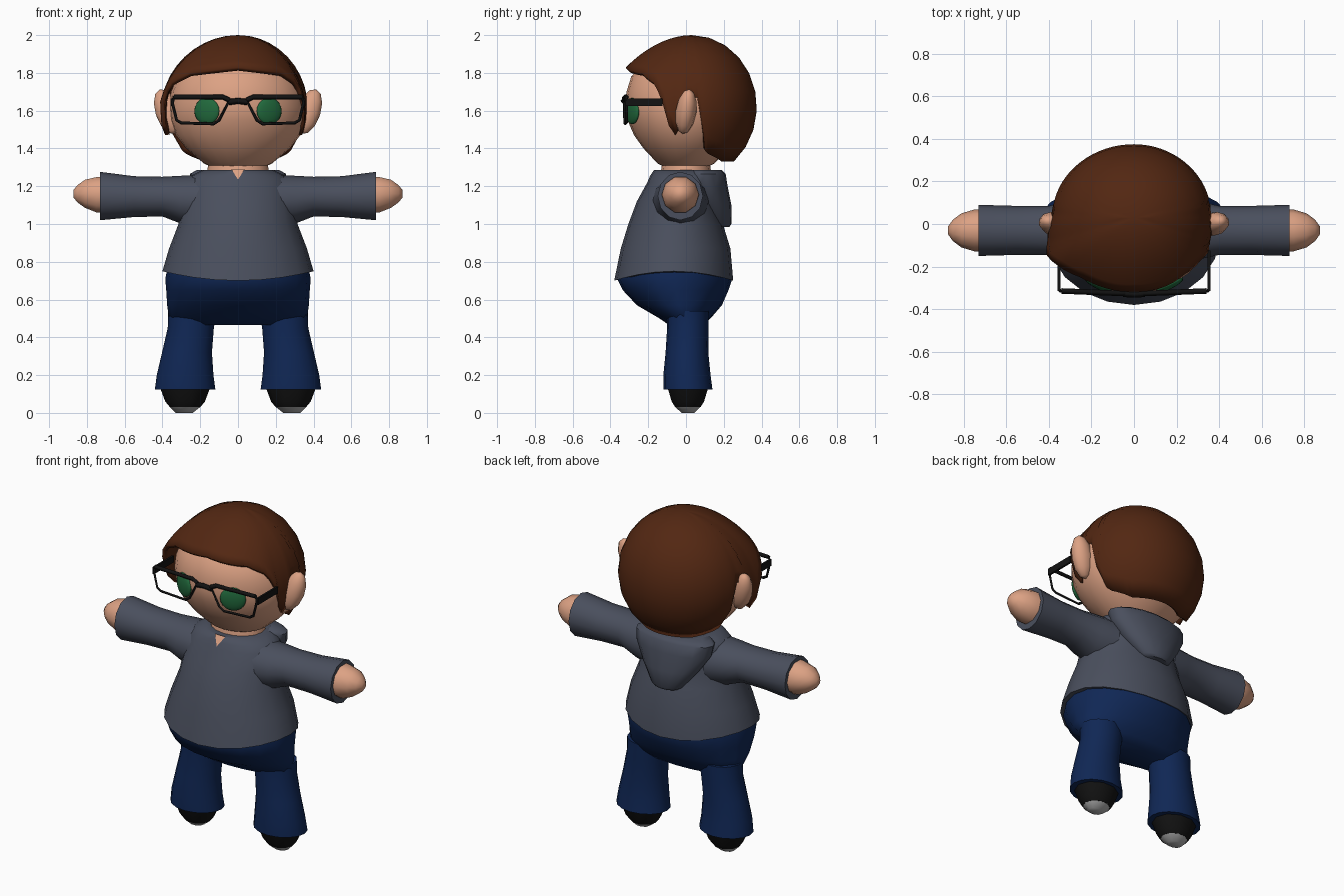
import bpy, bmesh, math
from mathutils import Vector

cube = bpy.data.objects.get("Cube")
if cube:
    bpy.data.objects.remove(cube, do_unlink=True)


def material(name, color):
    m = bpy.data.materials.new(name)
    m.use_nodes = True
    m.diffuse_color = (*color, 1)
    bsdf = next(n for n in m.node_tree.nodes if n.type == 'BSDF_PRINCIPLED')
    bsdf.inputs["Base Color"].default_value = (*color, 1)
    return m


SKIN = material("skin", (0.72, 0.36, 0.23))
HAIR = material("brown hair", (0.085, 0.02, 0.006))
GREY = material("slate cloth", (0.068, 0.078, 0.11))
DENIM = material("navy denim", (0.005, 0.02, 0.09))
BLACK = material("black", (0.006, 0.006, 0.006))
GREEN = material("green eye", (0.015, 0.14, 0.045))
SOLE = material("sole grey", (0.45, 0.45, 0.45))


def finish(name, bm, mat, recalc=True, angle=50):
    if recalc:
        bmesh.ops.recalc_face_normals(bm, faces=bm.faces)
    mesh = bpy.data.meshes.new(name)
    bm.to_mesh(mesh)
    bm.free()
    mesh.materials.append(mat)
    ob = bpy.data.objects.new(name, mesh)
    bpy.context.collection.objects.link(ob)
    bpy.ops.object.select_all(action='DESELECT')
    ob.select_set(True)
    bpy.context.view_layer.objects.active = ob
    bpy.ops.object.shade_smooth_by_angle(angle=math.radians(angle))
    return ob


def loft(name, rings, mat, axis='z', side=1, n=16, hem=0):
    """Skin elliptical rings (position, centre a, centre b, radius a, radius b)."""
    bm = bmesh.new()
    loops = []
    for k, (p, a, b, ra, rb) in enumerate(rings):
        loop = []
        for i in range(n):
            t = math.tau * i / n
            u, v = a + ra * math.cos(t), b + rb * math.sin(t)
            co = Vector((u, v, p) if axis == 'z' else (p, u, v))
            if k == 0:
                co.z -= hem * math.sin(t) ** 2
            co.x *= side
            loop.append(bm.verts.new(co))
        loops.append(loop)
    for lo, hi in zip(loops, loops[1:]):
        for i in range(n):
            j = (i + 1) % n
            bm.faces.new((lo[i], lo[j], hi[j], hi[i]))
    bm.faces.new(loops[0])
    bm.faces.new(loops[-1])
    return finish(name, bm, mat)


def ellipsoid(name, center, scale, mat, rot=(0, 0, 0), u=16, v=10):
    bm = bmesh.new()
    bmesh.ops.create_uvsphere(bm, u_segments=u, v_segments=v, radius=1)
    ob = finish(name, bm, mat)
    ob.location, ob.scale, ob.rotation_euler = center, scale, rot
    return ob


def wire(name, points, depth, mat, cyclic=False):
    cu = bpy.data.curves.new(name, 'CURVE')
    cu.dimensions = '3D'
    cu.bevel_depth, cu.bevel_resolution = depth, 0
    cu.use_fill_caps = True
    sp = cu.splines.new('POLY')
    sp.points.add(len(points) - 1)
    for pt, co in zip(sp.points, points):
        pt.co = (*co, 1)
    sp.use_cyclic_u = cyclic
    cu.materials.append(mat)
    ob = bpy.data.objects.new(name, cu)
    bpy.context.collection.objects.link(ob)
    return ob


# Head and neck
loft("head", [(1.285, 0, 0, .1, .08), (1.32, 0, 0, .18, .15), (1.4, 0, 0, .275, .225),
              (1.47, 0, 0, .33, .275), (1.55, 0, 0, .36, .31), (1.62, 0, 0, .365, .325),
              (1.7, 0, 0, .355, .315), (1.78, 0, 0, .32, .29), (1.85, 0, .01, .25, .23),
              (1.91, 0, .02, .13, .12)], SKIN, n=24)
loft("neck", [(1.2, 0, 0, .17, .14), (1.3, 0, 0, .16, .13), (1.34, 0, 0, .15, .12)], SKIN)

# Hair: cap hanging to a lower edge (degrees from the front, edge height)
EDGE = [(0, 1.83), (40, 1.8), (55, 1.75), (64, 1.68), (68, 1.55), (74, 1.46), (80, 1.52),
        (85, 1.67), (97, 1.67), (102, 1.4), (110, 1.37), (135, 1.33), (180, 1.33)]


def edge_height(deg):
    for (a, za), (b, zb) in zip(EDGE, EDGE[1:]):
        if deg <= b:
            return za + (zb - za) * (deg - a) / (b - a)


def hair_cap(n=72, rows=9):
    bm = bmesh.new()
    pole = bm.verts.new((0, .03, 2))
    cols = []
    for i in range(n):
        th = math.tau * i / n
        deg = math.degrees(th)
        away = min(deg, 360 - deg)
        end = math.acos((edge_height(away) - 1.62) / .38)
        right = deg > 180
        sweep = .12 * math.exp(-((away - 62) / 22) ** 2) if right else 0
        col = []
        for r in range(1, rows + 1):
            t = r / rows
            phi = t * end
            rad = math.sin(phi) * (1 + sweep * t)
            fringe = .06 * max(0, math.cos(th)) * t * t
            wide = .385 if right else .365
            col.append(bm.verts.new((math.sin(th) * (wide * rad + fringe),
                                     .03 - math.cos(th) * (.345 * rad + fringe),
                                     1.62 + .38 * math.cos(phi))))
        cols.append(col)
    for a, b in zip(cols, cols[1:] + cols[:1]):
        bm.faces.new((pole, a[0], b[0]))
        for r in range(rows - 1):
            bm.faces.new((a[r], a[r + 1], b[r + 1], b[r]))
    ob = finish("hair", bm, HAIR, recalc=False, angle=60)
    solid = ob.modifiers.new("thickness", 'SOLIDIFY')
    solid.thickness, solid.offset = .025, -1


hair_cap()

# Hooded top
loft("hoodie_body", [(.75, 0, -.065, .4, .315), (.87, 0, -.055, .365, .29),
                     (1.0, 0, -.055, .315, .25), (1.12, 0, -.05, .295, .21),
                     (1.22, 0, -.02, .28, .185), (1.255, 0, -.01, .25, .18),
                     (1.285, 0, 0, .19, .17)], GREY, n=20, hem=.05)
loft("hood", [(.985, 0, .18, .08, .05), (1.0, 0, .18, .1, .06), (1.1, 0, .14, .18, .1),
              (1.2, 0, .11, .245, .11), (1.265, 0, .1, .255, .11),
              (1.285, 0, .09, .22, .1)], GREY)

# Skin showing in the collar notch
bm = bmesh.new()
bm.faces.new([bm.verts.new(c) for c in ((-.035, -.172, 1.29), (0, -.205, 1.235), (.035, -.172, 1.29))])
finish("collar_notch", bm, SKIN, recalc=False)

# Trousers seat
loft("trouser_seat", [(.465, 0, 0, .3, .09), (.5, 0, -.005, .365, .135), (.57, 0, -.035, .375, .225),
                      (.65, 0, -.055, .38, .28), (.71, 0, -.06, .385, .305),
                      (.76, 0, -.06, .375, .295)], DENIM, n=20)

# Mirrored parts
for side, label in ((1, "left"), (-1, "right")):
    loft(label + "_sleeve", [(.2, -.03, 1.12, .15, .14), (.31, -.03, 1.13, .135, .125),
                             (.4, -.03, 1.145, .115, .105), (.55, -.03, 1.145, .115, .108),
                             (.73, -.03, 1.148, .12, .128)], GREY, 'x', side, 12)
    loft(label + "_hand", [(.68, -.03, 1.155, .1, .1), (.75, -.03, 1.155, .098, .098),
                           (.81, -.03, 1.16, .08, .078), (.85, -.03, 1.16, .05, .048),
                           (.872, -.03, 1.16, .02, .02)], SKIN, 'x', side, 10)
    loft(label + "_trouser_leg", [(.125, .28, .01, .16, .13), (.2, .28, .005, .15, .125),
                                  (.32, .27, .005, .132, .113), (.45, .25, .01, .122, .11),
                                  (.54, .24, .01, .13, .11)], DENIM, side=side)
    loft(label + "_shoe", [(.03, .28, .01, .08, .07), (.06, .28, .01, .105, .09),
                           (.14, .28, .01, .135, .115)], BLACK, side=side, n=10)
    loft(label + "_sole", [(0, .285, .01, .045, .035), (.031, .28, .01, .08, .07)],
         SOLE, side=side, n=10)
    ellipsoid(label + "_ear", (side * .375, 0, 1.595), (.065, .055, .125), SKIN,
              (math.radians(-8), side * math.radians(18), 0), 10, 6)
    ellipsoid(label + "_eye", (side * .165, -.284, 1.598), (.073, .022, .07), GREEN,
              (0, 0, side * math.radians(25)))

    # Spectacles
    outline = [(.045, 1.655), (.08, 1.672), (.34, 1.672), (.347, 1.64), (.325, 1.55),
               (.3, 1.535), (.13, 1.53), (.1, 1.55)]
    rim = [(side * x, -.328 + .04 * x, z) for x, z in outline]
    wire(label + "_rim", rim, .008, BLACK, True)
    wire(label + "_brow_bar", rim[:3], .013, BLACK)
    bm = bmesh.new()
    bmesh.ops.create_cube(bm, size=1)
    temple = finish(label + "_temple", bm, BLACK)
    temple.location, temple.scale = (side * .352, -.22, 1.645), (.012, .19, .04)
wire("bridge", [(-.05, -.327, 1.645), (0, -.33, 1.652), (.05, -.327, 1.645)], .016, BLACK)
